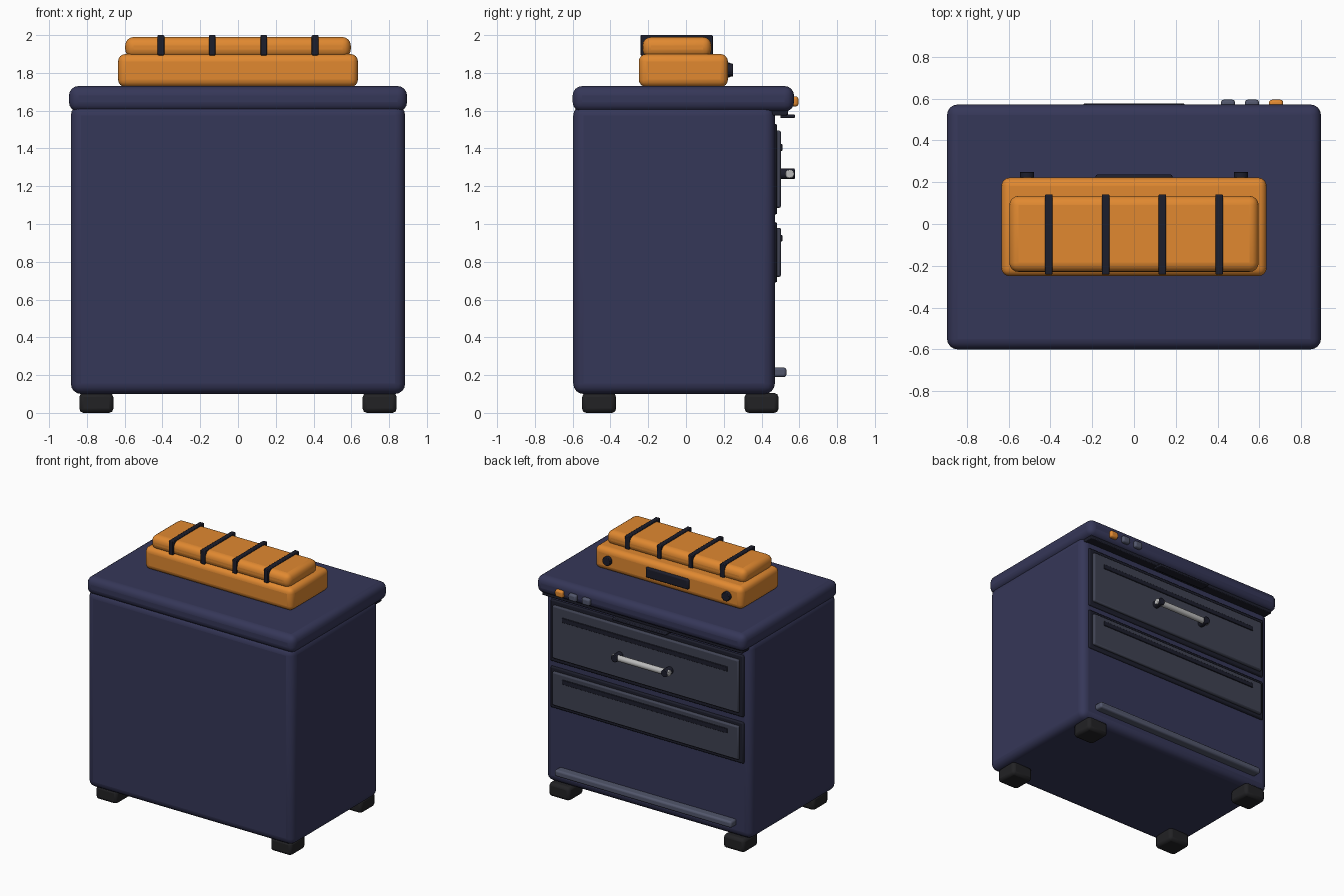
import bpy, math

if "Cube" in bpy.data.objects:
    bpy.data.objects.remove(bpy.data.objects["Cube"])


def material(name, rgb):
    m = bpy.data.materials.new(name)
    m.diffuse_color = (*rgb, 1)
    m.use_nodes = True
    m.node_tree.nodes["Principled BSDF"].inputs["Base Color"].default_value = m.diffuse_color
    return m


NAVY = material("navy", (0.036, 0.038, 0.098))
ORANGE = material("orange", (0.75, 0.25, 0.03))
BLACK = material("black", (0.012, 0.013, 0.025))
RUBBER = material("rubber", (0.016, 0.016, 0.018))
SLATE = material("slate", (0.05, 0.055, 0.085))
TRIM = material("trim", (0.085, 0.095, 0.15))
STEEL = material("steel", (0.5, 0.5, 0.5))


def finish(ob, name, mat, bevel, segments):
    ob.name = name
    ob.data.materials.append(mat)
    if bevel:
        mod = ob.modifiers.new("bevel", 'BEVEL')
        mod.width = bevel
        mod.segments = segments
        mod.limit_method = 'ANGLE'
    bpy.ops.object.shade_smooth_by_angle(angle=math.radians(40))
    return ob


def box(name, x, y, z, mat, bevel=0.0, segments=3):
    """Bevelled box from (min, max) ranges."""
    bpy.ops.mesh.primitive_cube_add(size=1, location=[sum(r) / 2 for r in (x, y, z)])
    ob = bpy.context.object
    ob.scale = [r[1] - r[0] for r in (x, y, z)]
    bpy.ops.object.transform_apply(location=False, rotation=False, scale=True)
    return finish(ob, name, mat, bevel, segments)


def rod(name, loc, radius, length, axis, mat, bevel=0.004):
    rot = {'x': (0, math.pi / 2, 0), 'y': (math.pi / 2, 0, 0)}[axis]
    bpy.ops.mesh.primitive_cylinder_add(vertices=20, radius=radius, depth=length,
                                        location=loc, rotation=rot)
    return finish(bpy.context.object, name, mat, bevel, 2)


# Cabinet body and lid
box("cabinet_body", (-0.885, 0.885), (-0.597, 0.47), (0.10, 1.63), NAVY, 0.055, 4)
box("cabinet_lid", (-0.895, 0.895), (-0.6, 0.572), (1.595, 1.73), NAVY, 0.05, 4)

# Feet
for sx in (-1, 1):
    for y0 in (-0.55, 0.31):
        x = sorted((sx * 0.66, sx * 0.84))
        box("foot", x, (y0, y0 + 0.18), (0, 0.105), RUBBER, 0.022, 2)

# Dark gasket and pull lip below the lid overhang
box("lid_gasket", (-0.86, 0.86), (0.45, 0.54), (1.575, 1.61), BLACK, 0.006, 2)
box("lid_pull", (-0.23, 0.23), (0.50, 0.577), (1.56, 1.58), BLACK, 0.006, 2)

# Drawers: frame, panel and slot
for label, f0, f1, p0, p1, slot in (("upper", 1.05, 1.53, 1.085, 1.495, 1.405),
                                    ("lower", 0.69, 1.01, 0.72, 0.98, 0.925)):
    box(label + "_drawer_frame", (-0.83, 0.83), (0.45, 0.483), (f0, f1), BLACK, 0.01, 2)
    box(label + "_drawer_panel", (-0.80, 0.80), (0.47, 0.503), (p0, p1), SLATE, 0.01, 2)
    box(label + "_drawer_slot", (-0.71, 0.71), (0.49, 0.51), (slot - 0.018, slot + 0.018),
        BLACK, 0.004, 2)

# Drawer handle
rod("handle_grip", (0, 0.549, 1.265), 0.023, 0.49, 'x', STEEL)
for sx in (-1, 1):
    rod("handle_post", (sx * 0.215, 0.536, 1.265), 0.028, 0.08, 'y', BLACK)

# Bottom trim bar
box("bottom_trim", (-0.76, 0.76), (0.45, 0.532), (0.19, 0.24), TRIM, 0.014, 3)

# Lid buttons
for x, mat in ((0.45, TRIM), (0.565, TRIM), (0.68, ORANGE)):
    box("lid_button", (x - 0.034, x + 0.034), (0.55, 0.595), (1.622, 1.676), mat, 0.014, 3)

# Carry case on top
box("case_base", (-0.635, 0.635), (-0.25, 0.222), (1.725, 1.90), ORANGE, 0.04, 4)
box("case_lid", (-0.597, 0.597), (-0.23, 0.135), (1.88, 1.99), ORANGE, 0.045, 4)
for i in range(4):
    x = -0.408 + i * 0.272
    box("case_strap", (x - 0.018, x + 0.018), (-0.242, 0.142), (1.893, 2.0), BLACK, 0.005, 2)
box("case_handle", (-0.185, 0.185), (0.20, 0.238), (1.775, 1.855), BLACK, 0.012, 2)
for sx in (-1, 1):
    rod("case_latch", (sx * 0.512, 0.225, 1.815), 0.034, 0.05, 'y', BLACK)
